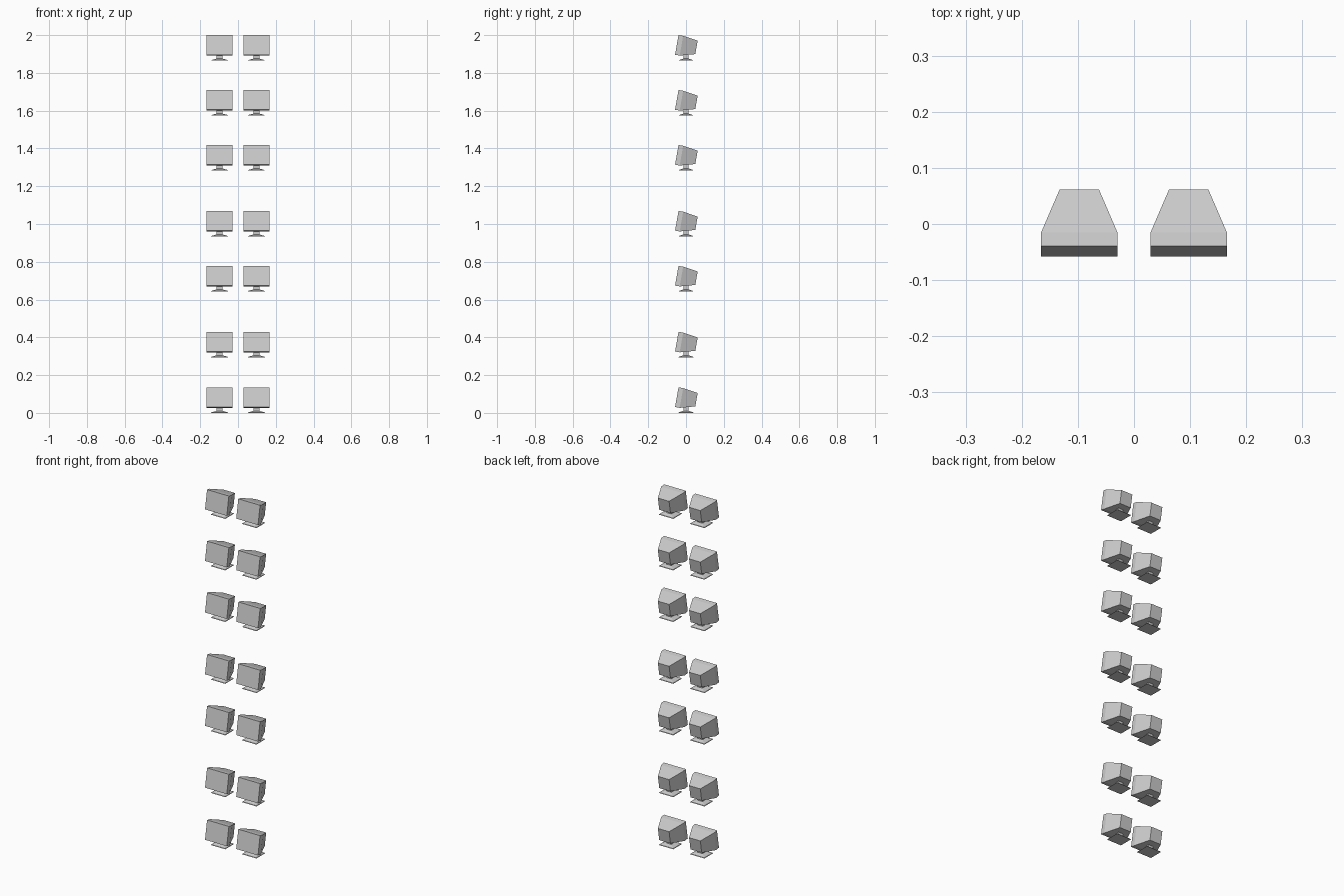
import bpy
import bmesh
from math import radians
from mathutils import Matrix, Vector

cube = bpy.data.objects.get("Cube")
if cube:
    bpy.data.objects.remove(cube, do_unlink=True)

grey = bpy.data.materials.new("light_grey_plastic")
grey.use_nodes = True
grey.diffuse_color = (0.6, 0.6, 0.6, 1)
shader = next(n for n in grey.node_tree.nodes if n.type == "BSDF_PRINCIPLED")
shader.inputs["Base Color"].default_value = grey.diffuse_color


def loft(name, rings):
    """Join successive four-cornered sections and cap both ends."""
    bm = bmesh.new()
    loops = [[bm.verts.new(p) for p in ring] for ring in rings]
    for a, b in zip(loops, loops[1:]):
        for i in range(4):
            j = (i + 1) % 4
            bm.faces.new((a[i], a[j], b[j], b[i]))
    bm.faces.new(loops[0])
    bm.faces.new(loops[-1])
    bmesh.ops.recalc_face_normals(bm, faces=bm.faces)
    mesh = bpy.data.meshes.new(name)
    bm.to_mesh(mesh)
    bm.free()
    mesh.materials.append(grey)
    return mesh


def upright(y, half, low, high):
    return [(-half, y, low), (half, y, low), (half, y, high), (-half, y, high)]


def level(z, hx, hy):
    return [(-hx, -hy, z), (hx, -hy, z), (hx, hy, z), (-hx, hy, z)]


# Casing: straight front surround, then a tapered tube housing, tilted back
casing = loft("monitor_casing", [
    upright(0, 0.068, 0, 0.106),
    upright(0.025, 0.068, 0, 0.106),
    upright(0.105, 0.035, 0.022, 0.094),
])
casing.transform(Matrix.Translation(Vector((0, -0.058, 0.031)))
                 @ Matrix.Rotation(radians(-10), 4, "X"))

# Stand: wide shallow foot with a short neck into the casing
foot = loft("monitor_foot", [
    level(0, 0.045, 0.039),
    level(0.003, 0.043, 0.037),
    level(0.010, 0.018, 0.016),
])
neck = loft("monitor_neck", [level(0.009, 0.015, 0.014), level(0.036, 0.015, 0.014)])

# Two columns of seven monitors
heights = [0, 0.294, 0.643, 0.934, 1.283, 1.574, 1.865]
for row, z in enumerate(heights, 1):
    for side, x in (("right", -0.0975), ("left", 0.0975)):
        for mesh in (casing, foot, neck):
            part = bpy.data.objects.new(f"{mesh.name}_{side}_{row}", mesh)
            part.location = (x, 0, z)
            bpy.context.collection.objects.link(part)
